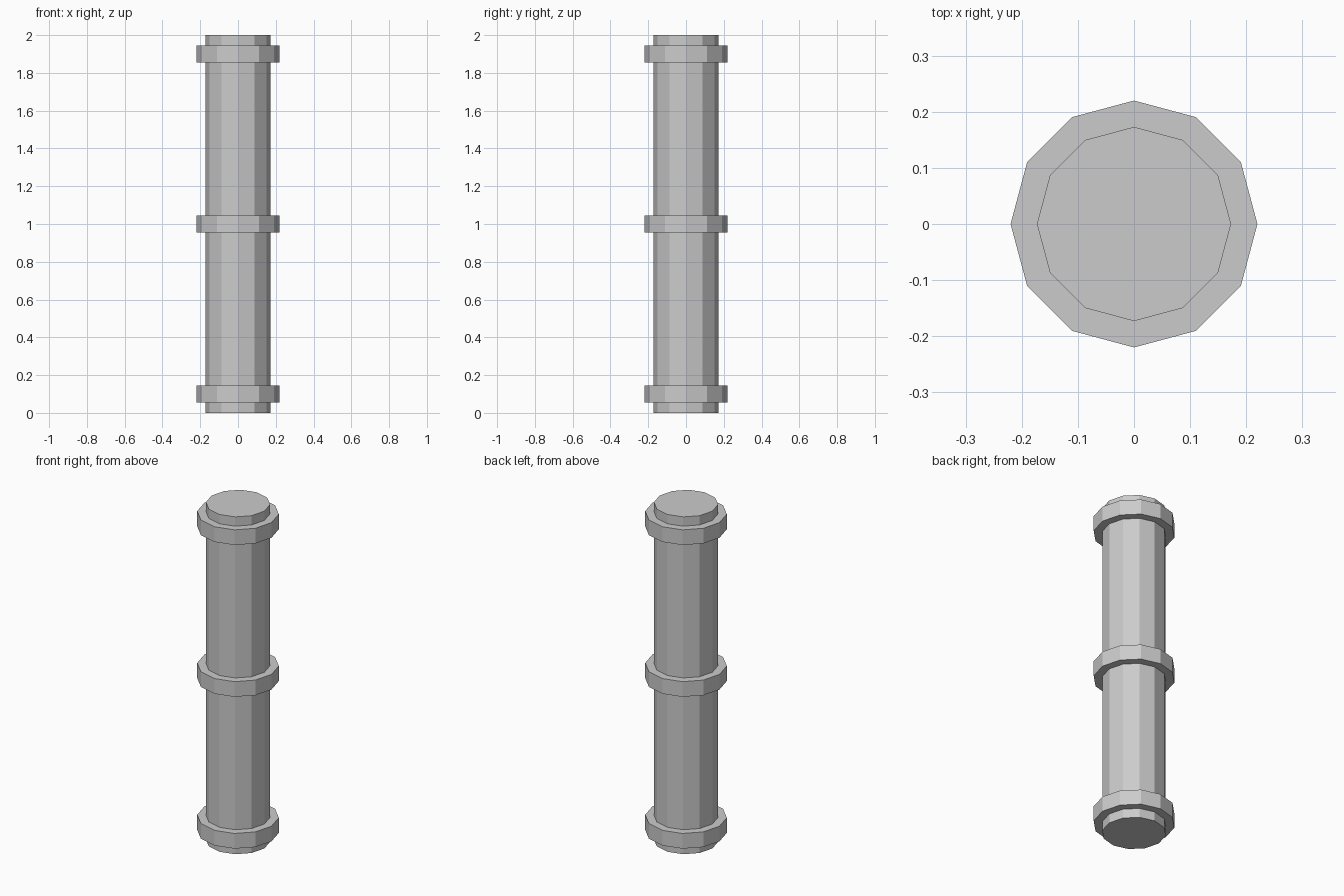
import bpy
import math

if "Cube" in bpy.data.objects:
    bpy.data.objects.remove(bpy.data.objects["Cube"])

SIDES = 12


def cylinder(name, radius, z0, z1):
    # turned so that corners lie on the x and y axes
    bpy.ops.mesh.primitive_cylinder_add(
        vertices=SIDES, radius=radius, depth=z1 - z0,
        location=(0, 0, (z0 + z1) / 2))
    obj = bpy.context.object
    obj.name = name
    return obj


# Long pipe body
cylinder("pipe", 0.173, 0.0, 2.0)

# Collars near both ends and at the middle
for label, z in (("lower", 0.1), ("middle", 1.0), ("upper", 1.9)):
    cylinder(label + "_collar", 0.22, z - 0.045, z + 0.045)
